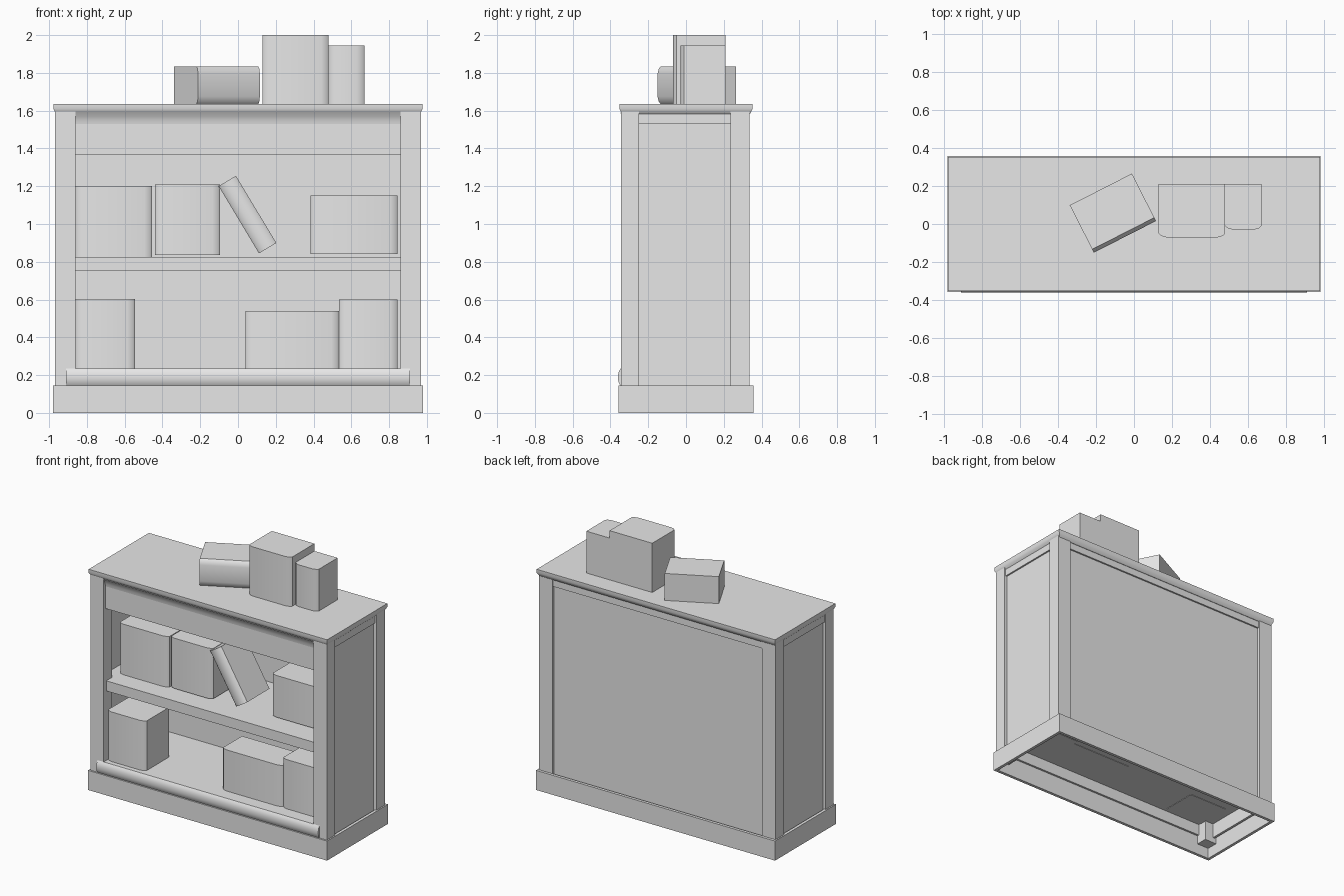
import bpy, bmesh, math
from mathutils import Matrix

cube = bpy.data.objects.get("Cube")
if cube:
    bpy.data.objects.remove(cube, do_unlink=True)

grey = bpy.data.materials.new("plain grey")
grey.use_nodes = True
colour = (0.8, 0.8, 0.8, 1)
grey.diffuse_color = colour
grey.node_tree.nodes["Principled BSDF"].inputs["Base Color"].default_value = colour


def finish(name, bm, smooth=False):
    bmesh.ops.recalc_face_normals(bm, faces=bm.faces)
    mesh = bpy.data.meshes.new(name)
    bm.to_mesh(mesh)
    bm.free()
    mesh.materials.append(grey)
    obj = bpy.data.objects.new(name, mesh)
    bpy.context.collection.objects.link(obj)
    if smooth:
        bpy.ops.object.select_all(action="DESELECT")
        obj.select_set(True)
        bpy.context.view_layer.objects.active = obj
        bpy.ops.object.shade_smooth_by_angle(angle=math.radians(40))
    return obj


def box(name, x, y, z):
    bm = bmesh.new()
    bmesh.ops.create_cube(bm, size=1)
    for v in bm.verts:
        v.co = [r[0] if c < 0 else r[1] for c, r in zip(v.co, (x, y, z))]
    return finish(name, bm)


def prism(name, outline, length, matrix):
    """Extrude an outline along local z, centred, then place it."""
    bm = bmesh.new()
    face = bm.faces.new([bm.verts.new((a, b, -length / 2)) for a, b in outline])
    new = bmesh.ops.extrude_face_region(bm, geom=[face])["geom"]
    bmesh.ops.translate(bm, vec=(0, 0, length),
                        verts=[g for g in new if isinstance(g, bmesh.types.BMVert)])
    bmesh.ops.transform(bm, matrix=matrix, verts=bm.verts)
    return finish(name, bm, True)


def moulding(name, outline, length, turn=0):
    """Run a (y, z) profile along x, optionally turned about z."""
    along_x = Matrix(((0, 0, 1, 0), (1, 0, 0, 0), (0, 1, 0, 0), (0, 0, 0, 1)))
    return prism(name, outline, length, Matrix.Rotation(turn, 4, "Z") @ along_x)


def book(name, x, y, z, w, h, d=0.28, yaw=0, roll=0):
    """Bundle with a rounded spine facing -y, centred on x, z; y is the spine."""
    half = w / 2
    spine = [(-half, 0.02), (-half + 0.012, 0.008), (-half + 0.04, 0)]
    outline = spine + [(-a, b) for a, b in reversed(spine)] + [(half, d), (-half, d)]
    place = (Matrix.Translation((x, y, z)) @ Matrix.Rotation(yaw, 4, "Z")
             @ Matrix.Rotation(roll, 4, "Y"))
    return prism(name, outline, h, place)


def standing(name, left, right, spine, bottom, top, d=0.28):
    book(name, (left + right) / 2, spine, (bottom + top) / 2, right - left, top - bottom, d)


# Plinth: an open frame
for side, y in (("front", (-0.357, -0.335)), ("back", (0.335, 0.357))):
    box(f"plinth_{side}", (-0.98, 0.98), y, (0, 0.145))
for side, s in (("left", 1), ("right", -1)):
    box(f"plinth_{side}", sorted((s * 0.958, s * 0.98)), (-0.335, 0.335), (0, 0.145))

# Corner posts, side panels and side top rails
for side, s in (("left", 1), ("right", -1)):
    post_x = sorted((s * 0.86, s * 0.97))
    box(f"{side}_front_post", post_x, (-0.345, -0.25), (0.08, 1.6))
    box(f"{side}_back_post", post_x, (0.235, 0.337), (0.08, 1.6))
    box(f"{side}_panel", sorted((s * 0.93, s * 0.948)), (-0.26, 0.25), (0.12, 1.59))
    box(f"{side}_top_rail", sorted((s * 0.93, s * 0.96)), (-0.25, 0.235), (1.53, 1.6))

# Back panel with its top rail
box("back_panel", (-0.87, 0.87), (0.3, 0.318), (0.12, 1.59))
box("back_top_rail", (-0.86, 0.86), (0.31, 0.33), (1.53, 1.6))

# Shelves and front rail
box("bottom_shelf", (-0.94, 0.94), (-0.33, 0.31), (0.229, 0.235))
box("middle_shelf", (-0.94, 0.94), (-0.315, 0.31), (0.75, 0.825))
box("front_rail", (-0.87, 0.87), (-0.325, -0.295), (1.365, 1.55))

# Front mouldings
cove = [(-0.3, 1.53), (-0.325, 1.53), (-0.328, 1.55), (-0.336, 1.57),
        (-0.348, 1.59), (-0.3, 1.59)]
moulding("front_cove", cove, 1.72)
trim = [(-0.32, 0.235), (-0.345, 0.235), (-0.354, 0.222), (-0.36, 0.202),
        (-0.36, 0.178), (-0.355, 0.158), (-0.347, 0.145), (-0.32, 0.145)]
moulding("bottom_trim", trim, 1.82)

# Top board: stacked rings give the rounded lower edge
bm = bmesh.new()
rings = []
for inset, z in ((0.02, 1.58), (0.012, 1.587), (0.006, 1.598), (0, 1.61), (0, 1.635)):
    hx, hy = 0.978 - inset, 0.353 - inset
    rings.append([bm.verts.new((sx * hx, sy * hy, z))
                  for sx, sy in ((-1, -1), (1, -1), (1, 1), (-1, 1))])
for low, high in zip(rings, rings[1:]):
    for i in range(4):
        j = (i + 1) % 4
        bm.faces.new((low[i], low[j], high[j], high[i]))
bm.faces.new(rings[0])
bm.faces.new(rings[-1])
finish("top_board", bm, True)

# Books on the top
standing("top_book_tall", 0.13, 0.48, -0.07, 1.635, 2.0)
standing("top_book_short", 0.48, 0.67, -0.03, 1.635, 1.945, 0.24)
book("top_book_lying", -0.0475, -0.0675, 1.735, 0.2, 0.367,
     yaw=math.radians(27), roll=math.radians(90))

# Books on the middle shelf
standing("middle_book_first", -0.86, -0.455, -0.17, 0.825, 1.2)
standing("middle_book_second", -0.44, -0.095, -0.17, 0.835, 1.208)
standing("middle_book_last", 0.385, 0.845, -0.16, 0.84, 1.15, 0.24)
book("middle_book_leaning", 0.05, -0.2, 1.05, 0.107, 0.415, roll=math.radians(-31))

# Books on the bottom shelf
standing("bottom_book_first", -0.86, -0.545, -0.31, 0.226, 0.603)
standing("bottom_book_second", 0.04, 0.535, -0.25, 0.226, 0.54, 0.24)
standing("bottom_book_third", 0.535, 0.845, -0.25, 0.226, 0.6)
